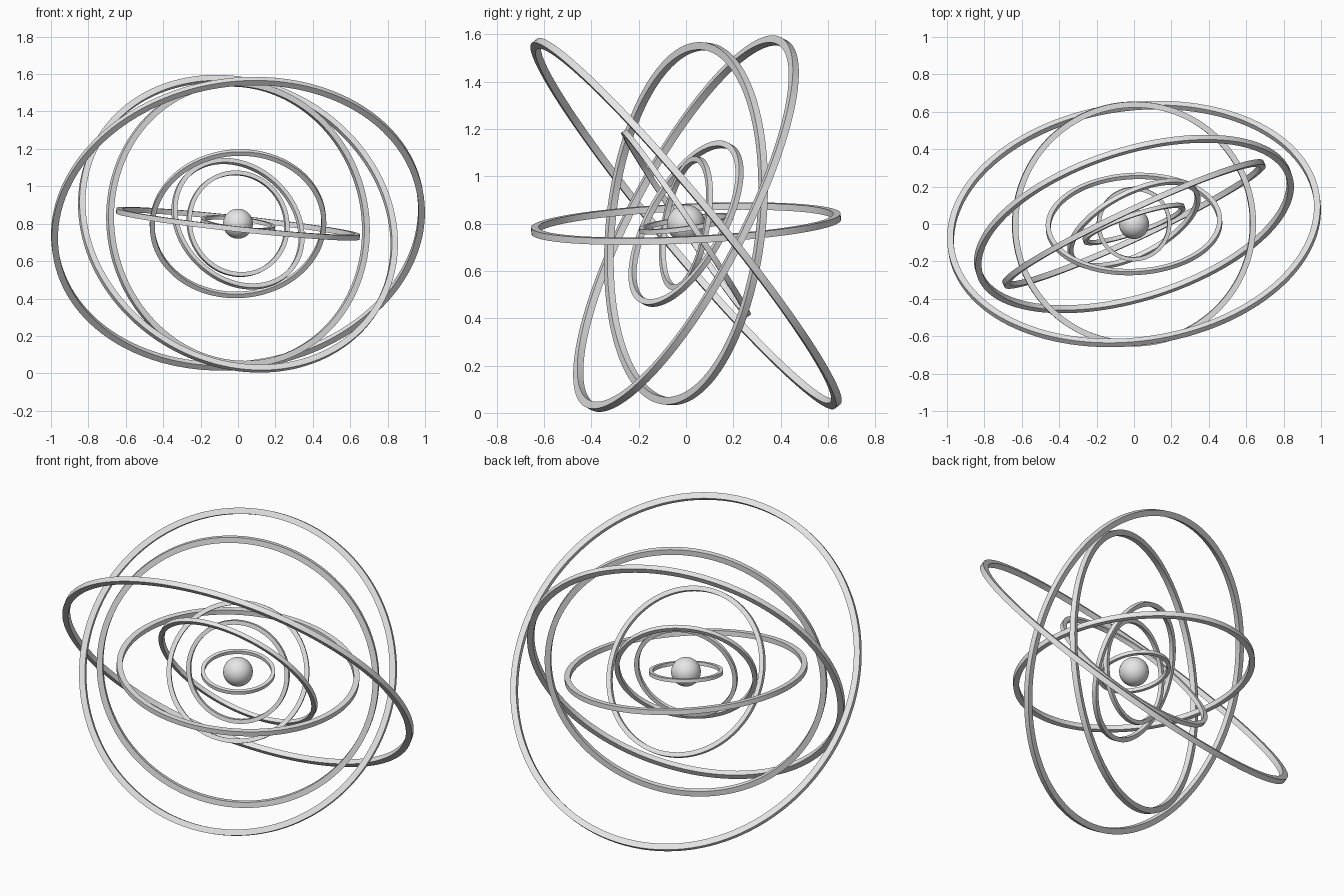
import bpy
import math
from mathutils import Vector

if "Cube" in bpy.data.objects:
    bpy.data.objects.remove(bpy.data.objects["Cube"])

CENTRE = Vector((0, 0, 0.8))

grey = bpy.data.materials.new("light_grey")
grey.diffuse_color = (0.8, 0.8, 0.8, 1)
grey.use_nodes = True
grey.node_tree.nodes["Principled BSDF"].inputs["Base Color"].default_value = grey.diffuse_color


def finish(obj, name):
    obj.name = name
    obj.data.materials.append(grey)
    bpy.ops.object.select_all(action='DESELECT')
    obj.select_set(True)
    bpy.context.view_layer.objects.active = obj
    bpy.ops.object.shade_smooth_by_angle(angle=math.radians(30))


def ring(name, radius, width, height, normal, segments=128):
    """Band of rectangular section, facing along the given normal."""
    profile = [(radius, -height / 2), (radius, height / 2),
               (radius - width, height / 2), (radius - width, -height / 2)]
    verts, faces = [], []
    for i in range(segments):
        a = 2 * math.pi * i / segments
        verts += [(r * math.cos(a), r * math.sin(a), z) for r, z in profile]
        j = (i + 1) % segments
        for k in range(4):
            m = (k + 1) % 4
            faces.append((4 * i + k, 4 * j + k, 4 * j + m, 4 * i + m))
    mesh = bpy.data.meshes.new(name)
    mesh.from_pydata(verts, [], faces)
    obj = bpy.data.objects.new(name, mesh)
    bpy.context.collection.objects.link(obj)
    obj.rotation_euler = Vector(normal).to_track_quat('Z', 'Y').to_euler()
    obj.location = CENTRE
    finish(obj, name)


# Nested rings, from the outside in: radius, width, height, axis
rings = [
    (1.004, 0.034, 0.030, (-0.11, 0.765, 0.635)),
    (0.884, 0.033, 0.030, (0.27, -0.85, 0.45)),
    (0.770, 0.032, 0.030, (0.42, -0.90, 0.10)),
    (0.655, 0.031, 0.028, (0.107, -0.045, 0.99)),
    (0.472, 0.026, 0.024, (-0.04, 0.83, 0.56)),
    (0.386, 0.025, 0.024, (0.416, -0.795, 0.44)),
    (0.287, 0.023, 0.022, (0.32, -0.935, 0.17)),
    (0.200, 0.021, 0.020, (0.11, -0.14, 0.98)),
]
for number, (radius, width, height, normal) in enumerate(rings, 1):
    ring(f"ring_{number}", radius, width, height, normal)

# Ball at the middle
bpy.ops.mesh.primitive_uv_sphere_add(segments=48, ring_count=24,
                                     radius=0.08, location=CENTRE)
finish(bpy.context.object, "centre_ball")
